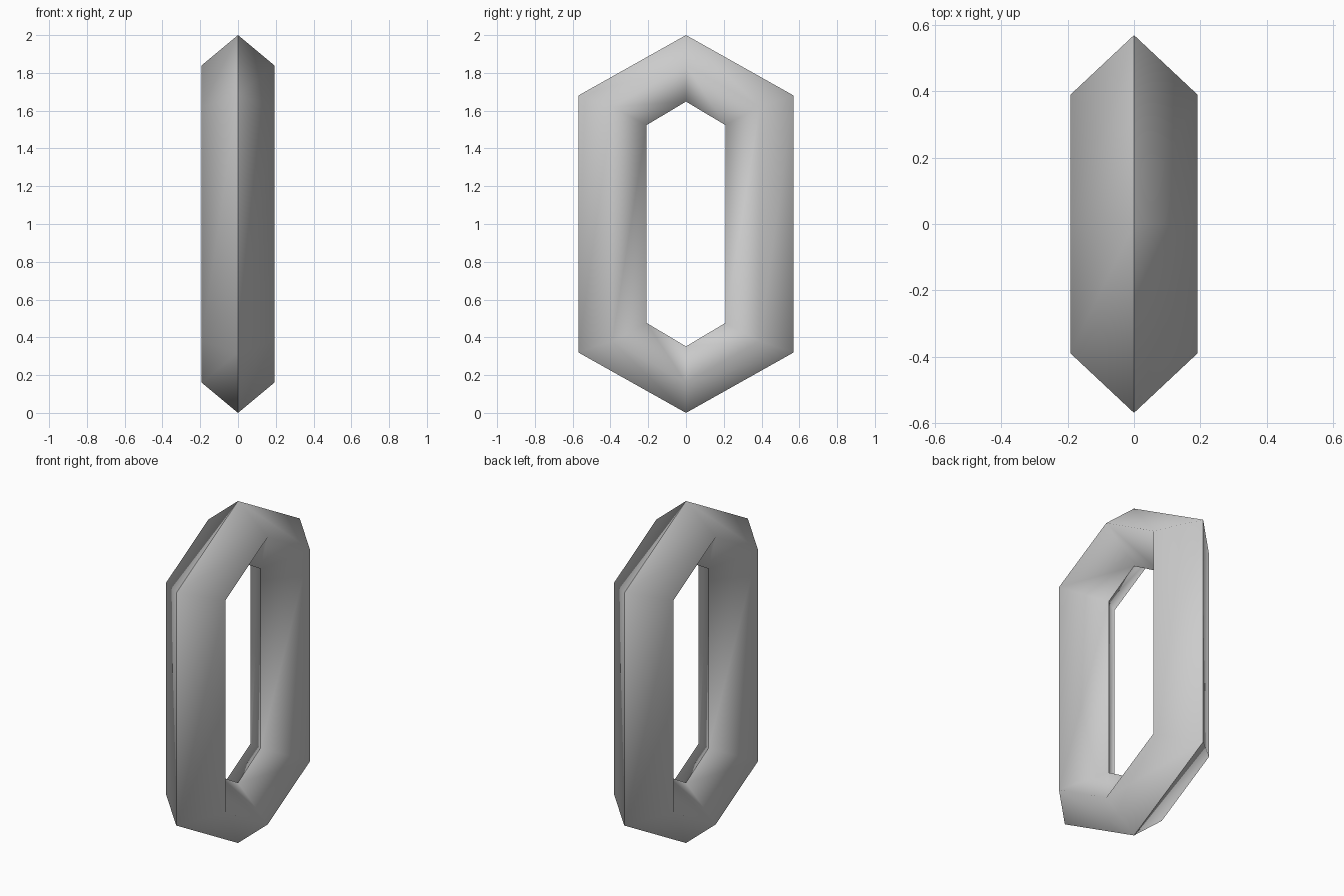
import bpy
import bmesh

cube = bpy.data.objects.get("Cube")
if cube:
    bpy.data.objects.remove(cube, do_unlink=True)

# Plain grey material
grey = bpy.data.materials.new("plain_grey")
grey.use_nodes = True
colour = (0.6, 0.6, 0.6, 1)
grey.diffuse_color = colour
grey.node_tree.nodes["Principled BSDF"].inputs["Base Color"].default_value = colour


def hexagon_ring(bm, x, half_width, tip, shoulder):
    """Tall hexagon in the YZ plane, centred on z = 1."""
    points = [(0, tip), (half_width, shoulder), (half_width, -shoulder),
              (0, -tip), (-half_width, -shoulder), (-half_width, shoulder)]
    return [bm.verts.new((x, y, 1 + z)) for y, z in points]


# Diamond section: outer ridge, left side, inner ridge, right side
bm = bmesh.new()
outer = hexagon_ring(bm, 0, 0.57, 1.0, 0.68)
left = hexagon_ring(bm, 0.192, 0.39, 0.84, 0.62)
inner = hexagon_ring(bm, 0, 0.208, 0.648, 0.524)
right = hexagon_ring(bm, -0.192, 0.39, 0.84, 0.62)
rings = [outer, left, inner, right]

# Skin neighbouring rings together
for a, b in zip(rings, rings[1:] + rings[:1]):
    for i in range(6):
        j = (i + 1) % 6
        bm.faces.new((a[i], a[j], b[j], b[i]))
bmesh.ops.recalc_face_normals(bm, faces=bm.faces)

# Smooth body with crisp outer and inner ridges
for face in bm.faces:
    face.smooth = True
for ring in (outer, inner):
    for i in range(6):
        bm.edges.get((ring[i], ring[(i + 1) % 6])).smooth = False

mesh = bpy.data.meshes.new("chain_link")
bm.to_mesh(mesh)
bm.free()
mesh.materials.append(grey)
link = bpy.data.objects.new("chain_link", mesh)
bpy.context.collection.objects.link(link)
